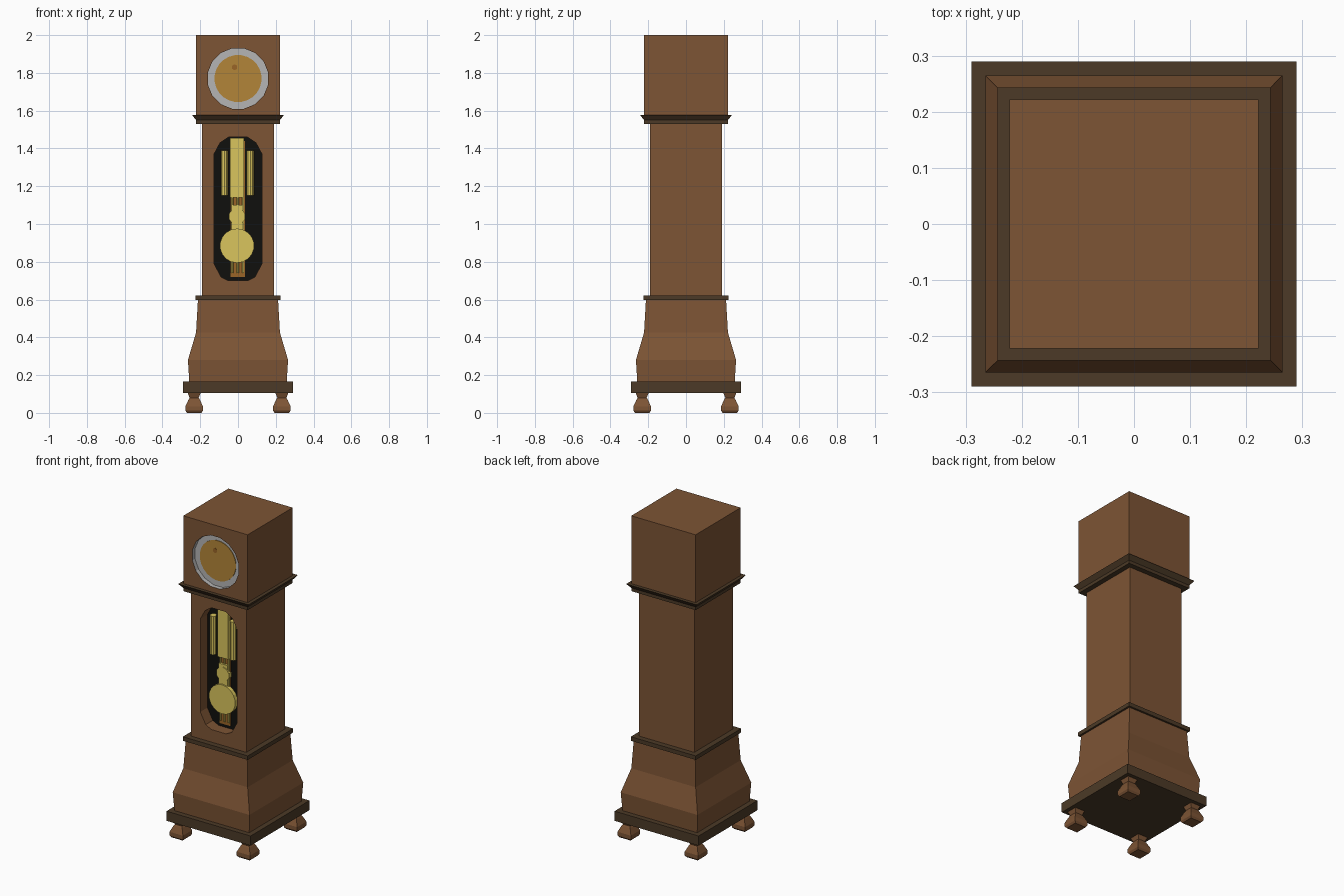
import bpy, bmesh, math
from mathutils import Vector

if "Cube" in bpy.data.objects:
    bpy.data.objects.remove(bpy.data.objects["Cube"])


def mat(name, *rgb):
    m = bpy.data.materials.new(name)
    m.diffuse_color = (*rgb, 1)
    m.use_nodes = True
    m.node_tree.nodes["Principled BSDF"].inputs["Base Color"].default_value = m.diffuse_color
    return m


WOOD = mat("brown wood", 0.205, 0.089, 0.035)
DARK = mat("dark moulding", 0.072, 0.042, 0.020)
WHITE = mat("dial ring grey white", 0.46, 0.46, 0.46)
AMBER = mat("dial gold", 0.45, 0.235, 0.04)
BRASS = mat("brass", 0.70, 0.56, 0.11)
RUST = mat("bronze", 0.32, 0.13, 0.02)
BLACK = mat("black interior", 0.005, 0.005, 0.004)


def finish(name, bm, mats):
    bmesh.ops.recalc_face_normals(bm, faces=bm.faces)
    me = bpy.data.meshes.new(name)
    bm.to_mesh(me)
    bm.free()
    for m in mats:
        me.materials.append(m)
    ob = bpy.data.objects.new(name, me)
    bpy.context.collection.objects.link(ob)
    return ob


def loft(name, rings, mats, x=0, y=0):
    """Stack of square sections given as (half width, z)."""
    bm = bmesh.new()
    loops = [[bm.verts.new((x + sx * h, y + sy * h, z))
              for sx, sy in ((-1, -1), (1, -1), (1, 1), (-1, 1))] for h, z in rings]
    for a, b in zip(loops, loops[1:]):
        for i in range(4):
            j = (i + 1) % 4
            bm.faces.new((a[i], a[j], b[j], b[i]))
    bm.faces.new(loops[0])
    bm.faces.new(loops[-1])
    return finish(name, bm, mats)


def plate(name, pts, y0, y1, mats):
    """Outline in x, z extruded from y0 (front) to y1 (back)."""
    bm = bmesh.new()
    f = bm.faces.new([bm.verts.new((x, y0, z)) for x, z in pts])
    g = bmesh.ops.extrude_face_region(bm, geom=[f])["geom"]
    bmesh.ops.translate(bm, vec=Vector((0, y1 - y0, 0)),
                        verts=[v for v in g if isinstance(v, bmesh.types.BMVert)])
    return finish(name, bm, mats)


def circle(x, z, r, n):
    return [(x + r * math.cos(2 * math.pi * (i + .5) / n),
             z + r * math.sin(2 * math.pi * (i + .5) / n)) for i in range(n)]


def rect(x0, x1, z0, z1):
    return [(x0, z0), (x1, z0), (x1, z1), (x0, z1)]


def rod(name, x, y, z0, z1, r, m, n=10):
    bm = bmesh.new()
    bmesh.ops.create_cone(bm, cap_ends=True, segments=n, radius1=r, radius2=r, depth=z1 - z0)
    bmesh.ops.translate(bm, verts=bm.verts, vec=(x, y, (z0 + z1) / 2))
    return finish(name, bm, [m])


def cut(target, cutter, rule):
    """Carve a recess; rule picks which recess faces take the second colour."""
    for p in cutter.data.polygons:
        p.material_index = 1 if rule(p) else 0
    md = target.modifiers.new("recess", 'BOOLEAN')
    md.operation = 'DIFFERENCE'
    md.solver = 'EXACT'
    md.object = cutter
    cutter.hide_render = True
    cutter.display_type = 'WIRE'


# Case: plinth, swelling base, mouldings, trunk, hood
loft("plinth", [(.29, .105), (.29, .165)], [DARK])
loft("base", [(.258, .165), (.265, .28), (.222, .425), (.212, .6)], [WOOD])
loft("waist_moulding", [(.224, .597), (.224, .622)], [DARK])
trunk = loft("trunk", [(.19, .62), (.19, 1.535)], [WOOD, BLACK])
loft("cornice", [(.222, 1.53), (.222, 1.55), (.243, 1.577)], [DARK])
hood = loft("hood", [(.222, 1.577), (.222, 2)], [WOOD, WHITE])

# Feet
foot = [(.038, 0), (.046, .012), (.046, .035), (.03, .07), (.024, .08), (.034, .105)]
for sx, sn in ((-1, "left"), (1, "right")):
    for sy, fn in ((-1, "front"), (1, "back")):
        loft(f"{fn}_{sn}_foot", foot, [WOOD], .232 * sx, .232 * sy)

# Trunk window: wooden sides, black back
half = [(.05, .70), (.09, .72), (.127, .79), (.127, 1.37), (.095, 1.43), (.05, 1.46)]
outline = half + [(-x, z) for x, z in reversed(half)]
window = plate("window_cutter", outline, -.25, -.12, [WOOD, BLACK])
cut(trunk, window, lambda p: abs(p.normal.y) > .9)

# Dial: recess with pale ring, gold face and small hand
dial = plate("dial_cutter", circle(0, 1.77, .163, 16), -.3, -.195, [WOOD, WHITE])
cut(hood, dial, lambda p: True)
plate("dial_face", circle(0, 1.77, .125, 24), -.199, -.194, [AMBER])
plate("dial_hand", circle(-.018, 1.83, .016, 6), -.202, -.198, [RUST])

# Pendulum
plate("pendulum_backing", rect(-.04, .036, .72, 1.44), -.126, -.119, [RUST])
for i, x in enumerate((-.031, -.002, .027)):
    rod(f"pendulum_rod_{i + 1}", x, -.13, .74, 1.15, .006, BRASS, 8)
plate("pendulum_top", rect(-.042, .032, 1.14, 1.455), -.142, -.119, [BRASS])
plate("pendulum_boss", circle(-.005, 1.04, .045, 10), -.145, -.12, [BRASS])
plate("pendulum_neck", rect(-.035, .025, .95, 1.1), -.14, -.12, [BRASS])
plate("pendulum_disc", circle(-.005, .885, .091, 18), -.15, -.125, [BRASS])

# Weights on both sides
for n, x in (("left", -.072), ("right", .065)):
    rod(n + "_weight", x, -.14, 1.15, 1.39, .02, BRASS)
